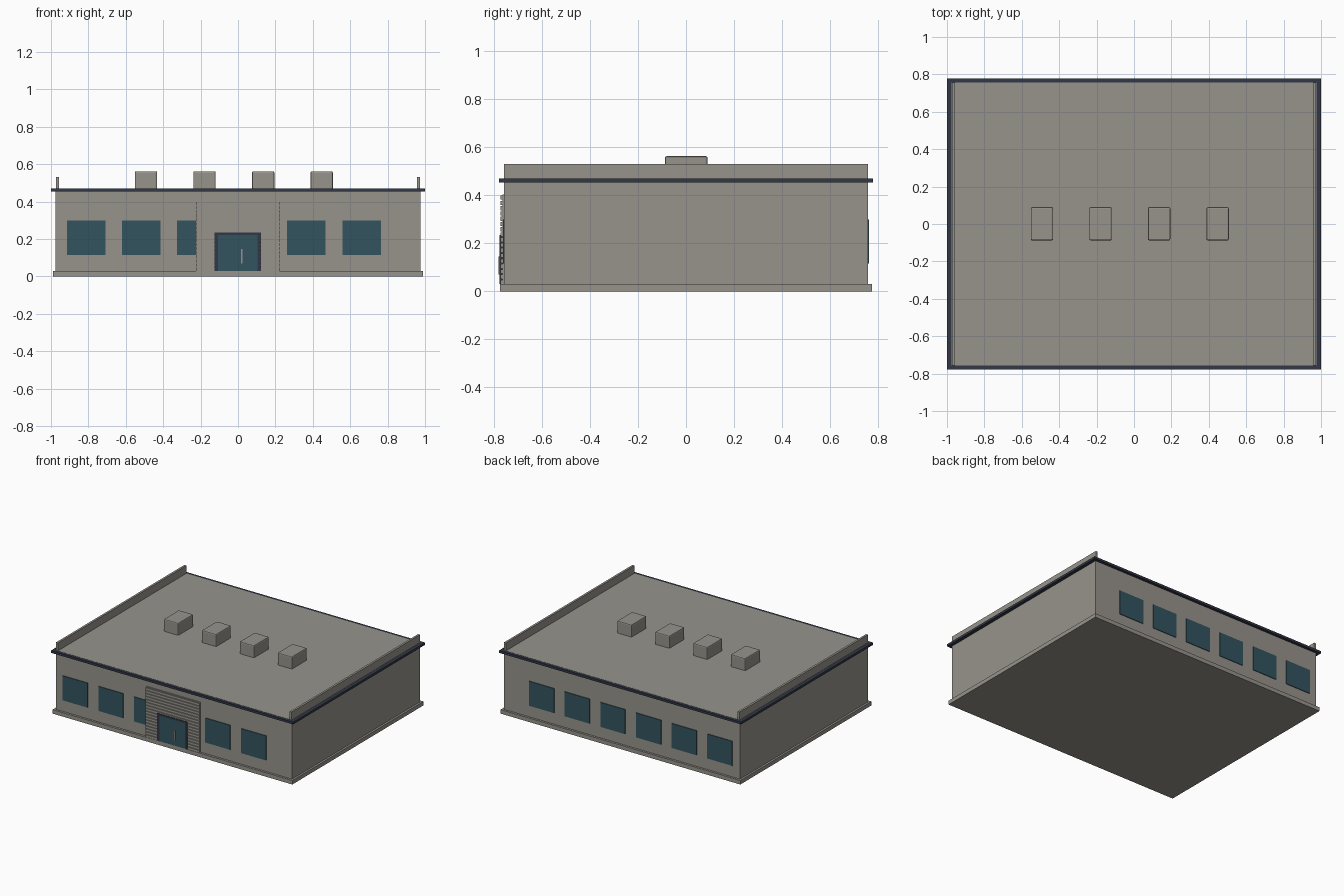
import bpy, bmesh

if "Cube" in bpy.data.objects:
    bpy.data.objects.remove(bpy.data.objects["Cube"])


def material(name, rgb):
    m = bpy.data.materials.new(name)
    m.use_nodes = True
    m.diffuse_color = (*rgb, 1)
    m.node_tree.nodes["Principled BSDF"].inputs["Base Color"].default_value = (*rgb, 1)
    return m


STONE = material("warm_grey_concrete", (0.31, 0.295, 0.262))
NAVY = material("dark_navy_metal", (0.032, 0.039, 0.062))
GLASS = material("teal_glass", (0.034, 0.088, 0.115))


def finish(name, bm, mat):
    bmesh.ops.recalc_face_normals(bm, faces=bm.faces)
    mesh = bpy.data.meshes.new(name)
    bm.to_mesh(mesh)
    bm.free()
    mesh.materials.append(mat)
    ob = bpy.data.objects.new(name, mesh)
    bpy.context.collection.objects.link(ob)
    return ob


def box(name, x, y, z, mat, bevel=0):
    """Box from (min, max) ranges on each axis."""
    bm = bmesh.new()
    bmesh.ops.create_cube(bm, size=1)
    for v in bm.verts:
        v.co = [r[0] + (c + 0.5) * (r[1] - r[0]) for c, r in zip(v.co, (x, y, z))]
    ob = finish(name, bm, mat)
    if bevel:
        mod = ob.modifiers.new("rounded_edges", "BEVEL")
        mod.width = bevel
        mod.segments = 2
    return ob


# Main masses
WALL_X, WALL_Y, ROOF = 0.975, 0.757, 0.471
box("plinth", (-0.99, 0.99), (-0.773, 0.773), (0, 0.03), STONE)
box("walls", (-WALL_X, WALL_X), (-WALL_Y, WALL_Y), (0.03, ROOF), STONE)
box("eaves_trim", (-1, 1), (-0.778, 0.778), (0.453, 0.47), NAVY)

# Side parapets
for side, s in (("right", -1), ("left", 1)):
    box(side + "_parapet", sorted((s * 0.957, s * 0.973)), (-WALL_Y, WALL_Y), (0.46, 0.53), STONE)

# Roof units
for i in range(4):
    x = -0.492 + i * 0.313
    box(f"roof_unit_{i + 1}", (x - 0.06, x + 0.06), (-0.088, 0.09), (ROOF - 0.01, 0.562), STONE, 0.008)

# Windows on the front and back
for i in range(6):
    x = -0.915 + i * 0.2945
    for side, s in (("front", -1), ("back", 1)):
        y = sorted((s * (WALL_Y - 0.004), s * (WALL_Y + 0.005)))
        box(f"{side}_window_{i + 1}", (x, x + 0.206), y, (0.115, 0.298), GLASS)

# Lapped cladding around the entrance: a sawtooth profile extruded along x
bm = bmesh.new()
boards, bottom, top = 17, 0.03, 0.403
pitch = (top - bottom) / boards
profile = [(-0.75, bottom)]
for i in range(boards):
    z = bottom + i * pitch
    profile += [(-0.771, z), (-0.771, z + pitch * 0.8), (-0.764, z + pitch * 0.8), (-0.764, z + pitch)]
profile.append((-0.75, top))
face = bm.faces.new([bm.verts.new((-0.225, y, z)) for y, z in profile])
ext = bmesh.ops.extrude_face_region(bm, geom=[face])
new_verts = [g for g in ext["geom"] if isinstance(g, bmesh.types.BMVert)]
bmesh.ops.translate(bm, verts=new_verts, vec=(0.446, 0, 0))
finish("entrance_cladding", bm, STONE)

# Door with frame, glass and handle
for name, x in (("right", (-0.125, -0.107)), ("left", (0.104, 0.122))):
    box("door_jamb_" + name, x, (-0.775, -0.755), (0.03, 0.235), NAVY)
box("door_head", (-0.107, 0.104), (-0.775, -0.755), (0.221, 0.235), NAVY)
box("door_glass", (-0.107, 0.104), (-0.773, -0.755), (0.03, 0.221), GLASS)
box("door_handle", (0.017, 0.024), (-0.779, -0.77), (0.07, 0.145), STONE)
